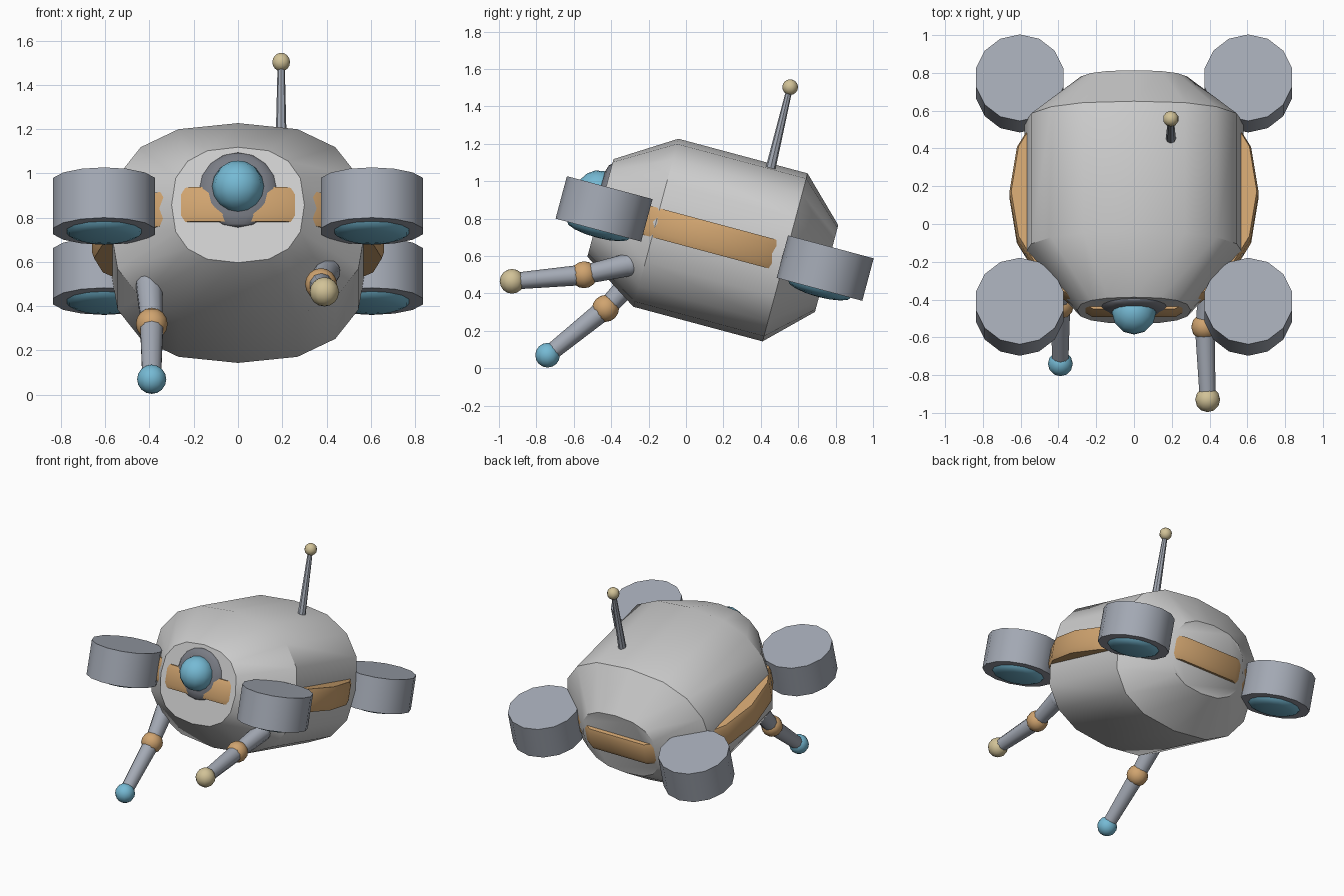
import bpy, bmesh, math
from mathutils import Vector, Matrix

if "Cube" in bpy.data.objects:
    bpy.data.objects.remove(bpy.data.objects["Cube"])


def material(name, rgb):
    m = bpy.data.materials.new(name)
    m.use_nodes = True
    m.diffuse_color = (*rgb, 1)
    m.node_tree.nodes["Principled BSDF"].inputs["Base Color"].default_value = (*rgb, 1)
    return m


SHELL = material("light grey shell", (0.62, 0.62, 0.62))
STEEL = material("blue grey metal", (0.37, 0.40, 0.46))
DARK = material("dark grey metal", (0.19, 0.20, 0.23))
ORANGE = material("orange trim", (0.63, 0.37, 0.16))
BLUE = material("sky blue", (0.18, 0.49, 0.66))
SAND = material("sand yellow", (0.64, 0.54, 0.31))

# The hull and thrusters share one nose-up frame
HULL = Matrix.Translation((0, 0.153, 0.694)) @ Matrix.Rotation(math.radians(-15), 4, "X")


def finish(name, bm, mat, matrix=Matrix(), angle=40):
    bmesh.ops.recalc_face_normals(bm, faces=bm.faces)
    bm.transform(matrix)
    mesh = bpy.data.meshes.new(name)
    bm.to_mesh(mesh)
    bm.free()
    mesh.materials.append(mat)
    ob = bpy.data.objects.new(name, mesh)
    bpy.context.scene.collection.objects.link(ob)
    bpy.ops.object.select_all(action="DESELECT")
    ob.select_set(True)
    bpy.context.view_layer.objects.active = ob
    bpy.ops.object.shade_smooth_by_angle(angle=math.radians(angle))
    return ob


def loft(bm, rings, closed=False):
    loops = [[bm.verts.new(p) for p in ring] for ring in rings]
    n = len(loops[0])
    pairs = list(zip(loops, loops[1:]))
    if closed:
        pairs.append((loops[-1], loops[0]))
    else:
        bm.faces.new(loops[0])
        bm.faces.new(loops[-1])
    for a, b in pairs:
        for i in range(n):
            j = (i + 1) % n
            bm.faces.new((a[i], a[j], b[j], b[i]))


def ball(name, centre, radius, mat, scale=(1, 1, 1), frame=Matrix(), segments=12):
    bm = bmesh.new()
    bmesh.ops.create_uvsphere(bm, u_segments=segments, v_segments=8, radius=radius)
    place = frame @ Matrix.Translation(centre) @ Matrix.Diagonal((*scale, 1))
    return finish(name, bm, mat, place)


def rod(name, start, end, r1, r2, mat, sides=10):
    start, end = Vector(start), Vector(end)
    axis = end - start
    bm = bmesh.new()
    bmesh.ops.create_cone(bm, cap_ends=True, segments=sides, radius1=r1, radius2=r2, depth=axis.length)
    turn = axis.to_track_quat("Z", "Y").to_matrix().to_4x4()
    return finish(name, bm, mat, Matrix.Translation((start + end) / 2) @ turn)


# Hull: rounded sections lofted front to back
def hull_section(y, half_x, half_z, steps=16, power=0.8):
    ring = []
    for i in range(steps):
        t = math.tau * i / steps
        s, c = math.sin(t), math.cos(t)
        ring.append((half_x * math.copysign(abs(s) ** power, s), y,
                     half_z * math.copysign(abs(c) ** power, c)))
    return ring


bm = bmesh.new()
loft(bm, [hull_section(*s) for s in
          ((-0.632, 0.30, 0.27), (-0.325, 0.58, 0.465), (0.39, 0.58, 0.465), (0.62, 0.30, 0.24))])
finish("hull", bm, SHELL, HULL)

# Trim band: a mirrored quarter outline swept around the hull
quarter = [(0.66, 0), (0.62, 0.25), (0.47, 0.50), (0.22, 0.655)]
half = quarter + [(-x, y) for x, y in reversed(quarter)]
outline = half + [(x, -y) for x, y in reversed(half[1:-1])]
bm = bmesh.new()
loft(bm, [[(x * k, y * k, z) for k, z in ((0.985, -0.08), (1, -0.05), (1, 0.05), (0.985, 0.08), (0.8, 0.08), (0.8, -0.08))]
          for x, y in outline], closed=True)
finish("trim_band", bm, ORANGE, HULL)

# Eye and its domed socket
ball("eye_socket", (0, -0.632, 0.07), 0.175, DARK, (1, 0.22, 1), HULL, 16)
ball("eye", (0, -0.665, 0.078), 0.117, BLUE, frame=HULL)

# Four thrusters with glowing undersides
for side, sx in (("left", 1), ("right", -1)):
    for end, sy in (("front", -1), ("back", 1)):
        centre = Vector((sx * 0.605, sy * 0.612, 0))
        bm = bmesh.new()
        bmesh.ops.create_cone(bm, cap_ends=True, segments=14, radius1=0.237, radius2=0.237, depth=0.235)
        finish(f"{end}_{side}_thruster", bm, STEEL, HULL @ Matrix.Translation(centre))
        ball(f"{end}_{side}_thruster_glow", centre + Vector((0, 0, -0.115)), 0.175, BLUE,
             (1, 1, 0.25), HULL, 14)

# Arms: shoulder, elbow and hand positions
arms = (
    ("left", (0.40, -0.30, 0.555), (0.375, -0.545, 0.50), (0.39, -0.93, 0.465), SAND),
    ("right", (-0.40, -0.27, 0.49), (-0.39, -0.43, 0.32), (-0.39, -0.74, 0.07), BLUE),
)
for side, shoulder, elbow, hand, hand_mat in arms:
    ball(f"{side}_shoulder", shoulder, 0.062, STEEL)
    rod(f"{side}_upper_arm", shoulder, elbow, 0.062, 0.05, STEEL)
    ball(f"{side}_elbow", elbow, 0.072, ORANGE)
    rod(f"{side}_forearm", elbow, hand, 0.055, 0.044, STEEL)
    ball(f"{side}_hand", hand, 0.066, hand_mat)

# Antenna
rod("antenna", (0.195, 0.45, 1.06), (0.195, 0.555, 1.5), 0.027, 0.016, STEEL, 8)
ball("antenna_tip", (0.195, 0.557, 1.503), 0.042, SAND, segments=10)
